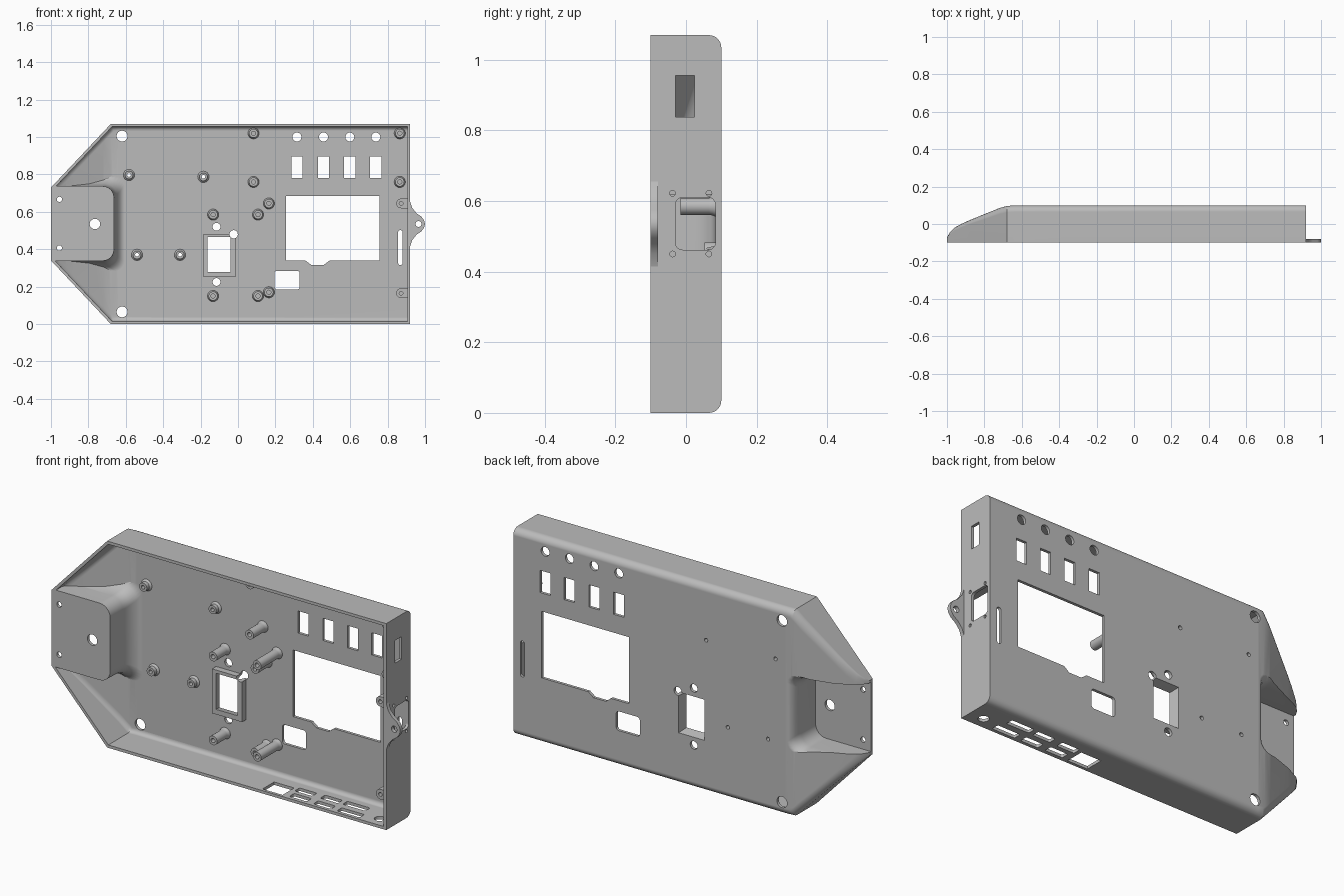
import bpy, bmesh
from math import sin, cos, pi, hypot

if "Cube" in bpy.data.objects:
    bpy.data.objects.remove(bpy.data.objects["Cube"])

grey = bpy.data.materials.new("plain grey")
grey.use_nodes = True
grey.diffuse_color = (0.5, 0.5, 0.5, 1)
grey.node_tree.nodes["Principled BSDF"].inputs["Base Color"].default_value = (0.5, 0.5, 0.5, 1)

PLACE = {"X": lambda a, b, l: (l, a, b),
         "Y": lambda a, b, l: (a, l, b),
         "Z": lambda a, b, l: (a, b, l)}


# ---- helpers ----
def loft(bm, rings, axis="Y"):
    """Closed skin through rings given as (outline, level)."""
    loops = [[bm.verts.new(PLACE[axis](a, b, lv)) for a, b in pts] for pts, lv in rings]
    for p, q in zip(loops, loops[1:]):
        for i in range(len(p)):
            j = (i + 1) % len(p)
            bm.faces.new((p[i], p[j], q[j], q[i]))
    bm.faces.new(loops[0])
    bm.faces.new(loops[-1])


def prism(bm, pts, lo, hi, axis="Y"):
    loft(bm, [(pts, lo), (pts, hi)], axis)


def circle(a, b, r, n=24):
    return [(a + r * cos(2 * pi * i / n), b + r * sin(2 * pi * i / n)) for i in range(n)]


def rect(a0, a1, b0, b1, r=0.0, o=0.0):
    """Rectangle grown by o, with corner radius r."""
    a0, a1, b0, b1 = a0 - o, a1 + o, b0 - o, b1 + o
    if not r:
        return [(a0, b0), (a1, b0), (a1, b1), (a0, b1)]
    pts = []
    for k, (a, b) in enumerate([(a1 - r, b1 - r), (a0 + r, b1 - r),
                                (a0 + r, b0 + r), (a1 - r, b0 + r)]):
        for i in range(7):
            t = (k + i / 6) * pi / 2
            pts.append((a + r * cos(t), b + r * sin(t)))
    return pts


def finish(bm, name):
    bmesh.ops.recalc_face_normals(bm, faces=bm.faces)
    me = bpy.data.meshes.new(name)
    bm.to_mesh(me)
    bm.free()
    ob = bpy.data.objects.new(name, me)
    bpy.context.collection.objects.link(ob)
    me.materials.append(grey)
    return ob


def activate(ob):
    bpy.ops.object.select_all(action="DESELECT")
    ob.select_set(True)
    bpy.context.view_layer.objects.active = ob


def boolean(ob, tool, op="DIFFERENCE"):
    activate(ob)
    mod = ob.modifiers.new("cut", "BOOLEAN")
    mod.operation, mod.object, mod.solver = op, tool, "EXACT"
    bpy.ops.object.modifier_apply(modifier=mod.name)
    bpy.data.objects.remove(tool)


def smooth(ob):
    activate(ob)
    bpy.ops.object.shade_smooth_by_angle(angle=pi / 6)
    mod = ob.modifiers.new("flat weighting", "WEIGHTED_NORMAL")
    mod.keep_sharp = True


# ---- case body: six-sided outline, rounded back edges, sloped nose ----
H = 1.07
NOSE = [(-1, .03), (-.985, .055), (-.96, .08), (-.92, .102), (-.88, .12),
        (-.72, .185), (-.68, .196), (-.64, .2)]


def nose_depth(x):
    for (x0, h0), (x1, h1) in zip(NOSE, NOSE[1:]):
        if x <= x1:
            return h0 + (h1 - h0) * (x - x0) / (x1 - x0)
    return .2


def outline(d, w):
    diag = hypot(.32, .34)
    zl = .34 + (diag * d - .34 * w) / .32
    xb = -.68 + d * (diag - .32) / .34
    low = [(w - 1, zl), (xb, d), (.92 - w, d)]
    return low + [(x, H - z) for x, z in reversed(low)]


def body(name, w, front, r):
    bm = bmesh.new()
    back = .1 - w
    rings = [(outline(w, w), front)]
    for i in range(7):
        t = i * pi / 12
        rings.append((outline(w + r * (1 - cos(t)), w), back - r + r * sin(t)))
    loft(bm, rings)
    for x, _ in NOSE[1:]:
        bmesh.ops.bisect_plane(bm, geom=bm.verts[:] + bm.edges[:] + bm.faces[:],
                               plane_co=(x, 0, 0), plane_no=(1, 0, 0), dist=1e-5)
    for v in bm.verts:
        v.co.y = -.1 + (v.co.y + .1) * (nose_depth(v.co.x) - w) / (.2 - w)
    bmesh.ops.triangulate(bm, faces=bm.faces)
    return finish(bm, name)


def pocket(name, grow, steps):
    bm = bmesh.new()
    loft(bm, [(rect(-1.1, -.683, .358, .717, .06, grow + o), y) for y, o in steps])
    return finish(bm, name)


case = body("case_shell", 0, -.1, .035)
hollow = body("hollow", .015, -.13, .022)
boolean(hollow, pocket("pocket_wall", .018, [(-.2, 0), (0, .004), (.04, .015), (.07, .035),
                                            (.085, .06), (.2, .08)]))
boolean(case, hollow)
boolean(case, pocket("pocket_space", 0, [(-.085, 0), (.03, 0), (.07, .008), (.09, .02),
                                         (.1, .035), (.2, .04)]))

# ---- parts fused to the shell: switch collar, short bosses, wall posts ----
SHORT = [(-.583, .797), (-.185, .787), (-.54, .37), (-.31, .37)]
WALL = [(.872, .645), (.872, .165)]
bm = bmesh.new()
prism(bm, rect(-.185, -.013, .252, .482), .052, .093)
for x, z in SHORT:
    loft(bm, [(circle(x, z, r), y) for r, y in ((.032, .093), (.03, .083), (.022, .075), (.022, .055))])
for x, z in WALL:
    arc = [(x + .026 * cos(t * pi / 12), z + .026 * sin(t * pi / 12)) for t in range(6, 19)]
    prism(bm, arc + [(.913, z - .026), (.913, z + .026)], -.08, .093)
boolean(case, finish(bm, "fused_parts"), "UNION")

# switch opening, wider at the back
bm = bmesh.new()
loft(bm, [(rect(-.163, -.04, .278, .465, 0, o), y) for y, o in ((0, 0), (.055, 0), (.1, .012), (.15, .025))])
boolean(case, finish(bm, "switch_opening"))

# ---- openings ----
bm = bmesh.new()
for x in (.315, .457, .598, .737):                      # button row
    prism(bm, circle(x, 1.0, .024), .04, .13)
    prism(bm, rect(x - .03, x + .03, .78, .895), .04, .13)
prism(bm, [(.257, .685), (.257, .34), (.36, .34), (.39, .317), (.46, .317),
           (.49, .34), (.757, .34), (.757, .685)], .03, .13)   # screen
prism(bm, rect(.195, .33, .185, .285, .014), .03, .13)
prism(bm, rect(.856, .88, .315, .502, .0119), .03, .13)
for x, z, r in [(-.115, .52, .021), (-.115, .225, .021), (-.023, .48, .022),
                (-.62, 1.005, .029), (-.62, .065, .029)] + [(x, z, .01) for x, z in SHORT]:
    prism(bm, circle(x, z, r), .02, .13)
for x, z, r in [(-.765, .535, .028), (-.955, .667, .014), (-.955, .407, .014)]:
    prism(bm, circle(x, z, r), -.15, -.04)               # pocket floor
for x, z in WALL:
    prism(bm, circle(x, z, .01), -.12, 0)
prism(bm, rect(-.03, .024, .838, .955), .89, .95, "X")   # right wall
prism(bm, rect(-.03, .083, .462, .61, .02), .89, .95, "X")
for y in (-.038, .065):
    for z in (.45, .622):
        prism(bm, circle(y, z, .008), .9, .95, "X")
prism(bm, circle(.84, -.04, .026), -.05, .03, "Z")       # bottom wall
prism(bm, rect(.2, .315, -.085, .01), -.05, .03, "Z")
for x, y, w in [(.69, -.063, .065), (.67, .012, .065), (.54, -.063, .05), (.53, .008, .05),
                (.4, -.06, .05), (.386, .004, .05)]:
    prism(bm, rect(x - w, x + w, y - .02, y + .02, .008), -.05, .03, "Z")
boolean(case, finish(bm, "openings"))
smooth(case)

# ---- long screw posts ----
POSTS = {"board_post": (-.025, [(.083, 1.02), (.083, .76), (.865, 1.02), (.865, .76)]),
         "tall_post": (-.08, [(.165, .645), (.165, .17)]),
         "middle_post": (-.015, [(-.133, .585), (.107, .585), (-.133, .15), (.107, .15)])}
for name, (tip, spots) in POSTS.items():
    for x, z in spots:
        bm = bmesh.new()
        loft(bm, [(circle(x, z, r), y) for r, y in
                  ((.03, .093), (.03, .084), (.026, .076), (.024, .065),
                   (.024, tip), (.011, tip), (.011, tip + .05))])
        smooth(finish(bm, name))

# ---- latch tab on the right end ----
half = [(.91, .415), (.92, .415), (.932, .45), (.955, .478), (.98, .495), (.995, .515)]
bm = bmesh.new()
prism(bm, half + [(1, H / 2)] + [(x, H - z) for x, z in reversed(half)], -.1, -.08)
tab = finish(bm, "latch_tab")
bm = bmesh.new()
prism(bm, circle(.965, H / 2, .016), -.15, 0)
boolean(tab, finish(bm, "tab_hole"))
smooth(tab)
